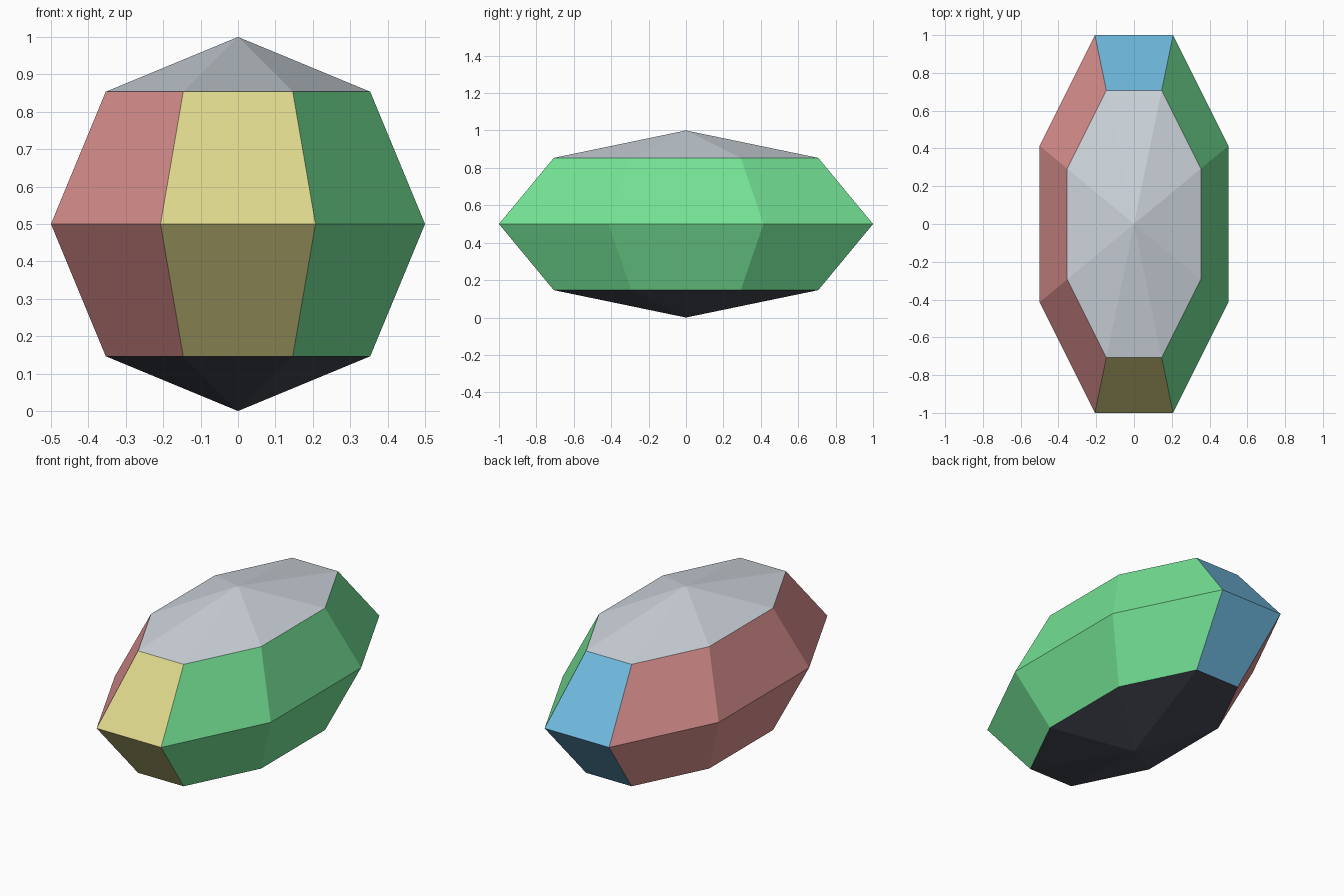
import bpy, bmesh, math
from mathutils import Matrix

if "Cube" in bpy.data.objects:
    bpy.data.objects.remove(bpy.data.objects["Cube"])


def material(name, rgb):
    """Flat colour from 0-255 sRGB values, stored as linear."""
    lin = [((c / 255 + 0.055) / 1.055) ** 2.4 for c in rgb]
    mat = bpy.data.materials.new(name)
    mat.diffuse_color = (*lin, 1.0)
    mat.use_nodes = True
    mat.node_tree.nodes["Principled BSDF"].inputs["Base Color"].default_value = mat.diffuse_color
    return mat


COLOURS = [
    ("light grey top", (205, 213, 220)),
    ("dark grey base", (72, 75, 86)),
    ("yellow front", (222, 216, 140)),
    ("blue back", (112, 186, 224)),
    ("green right", (116, 226, 149)),
    ("red left", (222, 147, 145)),
]
TOP, BASE, FRONT, BACK, RIGHT, LEFT = range(6)

# Faceted body: eight-sided, four-ring ball with flat sides on the axes
bm = bmesh.new()
bmesh.ops.create_uvsphere(bm, u_segments=8, v_segments=4, radius=1.0)
bmesh.ops.rotate(bm, verts=bm.verts, matrix=Matrix.Rotation(math.radians(22.5), 3, 'Z'))
across = 1 / math.cos(math.radians(22.5))
bmesh.ops.scale(bm, verts=bm.verts, vec=(0.5 * across, across, 0.5))
bmesh.ops.translate(bm, verts=bm.verts, vec=(0, 0, 0.5))

# Colour the end caps by height and the belt by direction
for face in bm.faces:
    c = face.calc_center_median()
    if c.z > 0.85:
        face.material_index = TOP
    elif c.z < 0.15:
        face.material_index = BASE
    elif abs(c.x) < 0.01:
        face.material_index = FRONT if c.y < 0 else BACK
    else:
        face.material_index = RIGHT if c.x > 0 else LEFT
    face.smooth = False

mesh = bpy.data.meshes.new("faceted_body")
bm.to_mesh(mesh)
bm.free()
for name, rgb in COLOURS:
    mesh.materials.append(material(name, rgb))
bpy.context.collection.objects.link(bpy.data.objects.new("faceted_body", mesh))
